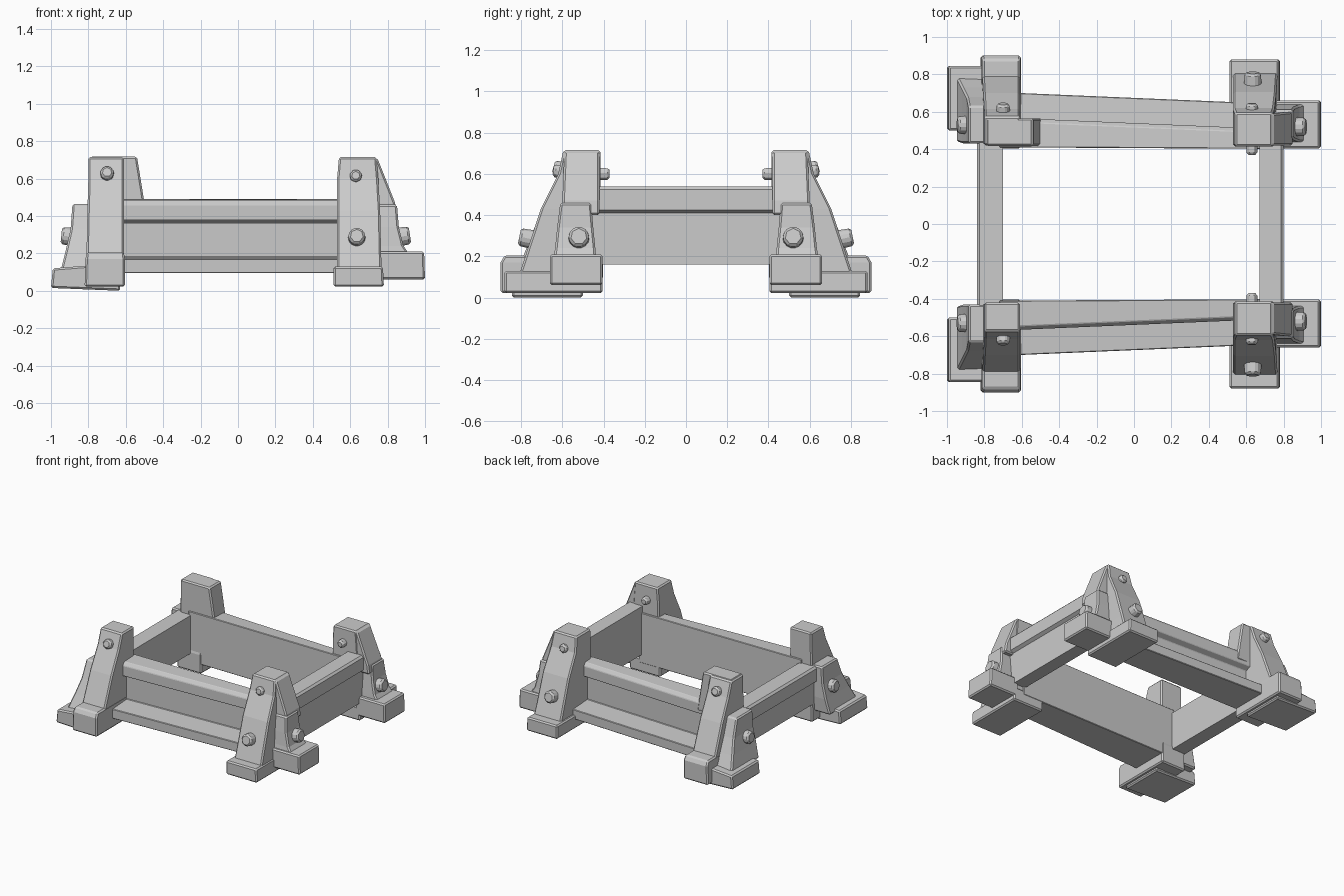
import bpy, bmesh, math
from mathutils import Vector, Matrix


def finish(name, bm, bevel=0.01, mirror=True):
    bmesh.ops.recalc_face_normals(bm, faces=bm.faces)
    me = bpy.data.meshes.new(name)
    bm.to_mesh(me)
    bm.free()
    ob = bpy.data.objects.new(name, me)
    bpy.context.collection.objects.link(ob)
    if bevel:
        b = ob.modifiers.new("Bevel", 'BEVEL')
        b.width, b.segments = bevel, 1
        b.limit_method, b.angle_limit = 'ANGLE', math.radians(35)
    if mirror:
        m = ob.modifiers.new("Mirror", 'MIRROR')
        m.use_axis = (False, True, False)
        m.use_mirror_merge = False
    return ob


def loft(name, sections, bevel=0.01, mirror=True):
    """Skin equal-length point loops and cap both ends."""
    bm = bmesh.new()
    rows = [[bm.verts.new(p) for p in s] for s in sections]
    n = len(rows[0])
    for a, b in zip(rows, rows[1:]):
        for i in range(n):
            j = (i + 1) % n
            bm.faces.new((a[i], a[j], b[j], b[i]))
    bm.faces.new(rows[0])
    bm.faces.new(rows[-1])
    return finish(name, bm, bevel, mirror)


def column(name, rings, bevel=0.01, mirror=True):
    """Stack of rectangles: z, x0, x1, y0, y1."""
    return loft(name, [[(x0, y0, z), (x1, y0, z), (x1, y1, z), (x0, y1, z)]
                       for z, x0, x1, y0, y1 in rings], bevel, mirror)


def bolt(name, pos, direction, r=0.045, h=0.06):
    bm = bmesh.new()
    d = Vector(direction).normalized()
    mat = Matrix.Translation(Vector(pos)) @ d.to_track_quat('Z', 'Y').to_matrix().to_4x4()
    bmesh.ops.create_cone(bm, cap_ends=True, segments=7, radius1=r,
                          radius2=r * 0.92, depth=h * 2, matrix=mat)
    finish(name, bm, 0.012)


# Long side beams: cap, recessed web and lower flange, tapering to the right
def long_beam(name, profile):
    def section(x, inner, shift):
        return [(x, inner if y is None else y + shift, z) for y, z in profile]
    loft(name, [section(-0.72, 0.41, 0.005), section(0.69, 0.402, -0.055)], 0.004)


long_beam("long_beam", [(None, 0.095), (0.70, 0.095), (0.70, 0.17), (0.52, 0.18),
                        (0.52, 0.36), (0.565, 0.38), (0.565, 0.46),
                        (0.545, 0.485), (None, 0.49)])

# Short end beams with overhanging outer cap; the left one sits lower
for name, xi, xo, s, top in (("left_end_beam", -0.70, -0.84, -1, 0.46),
                             ("right_end_beam", 0.67, 0.80, 1, 0.54)):
    prof = [(xi, 0.16), (xo - s * 0.025, 0.16), (xo - s * 0.025, top - 0.13),
            (xo, top - 0.115), (xo, top - 0.015), (xo - s * 0.015, top), (xi, top)]
    loft(name, [[(x, y, z) for x, z in prof] for y in (-0.46, 0.46)], 0, False)

# Left corner: leaning post, feet and side brace
column("left_post", [(0.10, -0.815, -0.61, 0.42, 0.83), (0.20, -0.81, -0.61, 0.42, 0.79),
                     (0.43, -0.805, -0.61, 0.42, 0.70), (0.60, -0.80, -0.61, 0.42, 0.615),
                     (0.715, -0.80, -0.61, 0.42, 0.575)])
column("left_post_foot", [(0.022, -0.82, -0.605, 0.405, 0.90), (0.17, -0.815, -0.605, 0.405, 0.90),
                          (0.205, -0.81, -0.61, 0.415, 0.88)])
loft("left_brace_foot", [[(-1.0, y, 0.015), (-0.63, y, 0.0), (-0.63, y, 0.13),
                          (-0.80, y, 0.135), (-0.99, y, 0.12)] for y in (0.50, 0.845)])
column("left_brace", [(0.10, -0.95, -0.72, 0.44, 0.79), (0.22, -0.92, -0.72, 0.43, 0.73),
                      (0.33, -0.895, -0.72, 0.43, 0.68), (0.465, -0.885, -0.72, 0.43, 0.63)])

# The back left post alone has a wide tapered head
column("back_left_post_head", [(0.40, -0.79, -0.49, 0.417, 0.565),
                               (0.50, -0.79, -0.505, 0.417, 0.565),
                               (0.717, -0.79, -0.54, 0.417, 0.565)], 0.01, False)

# Right corner: leaning post, foot and side brace
column("right_post", [(0.08, 0.53, 0.77, 0.415, 0.82), (0.20, 0.53, 0.765, 0.415, 0.78),
                      (0.43, 0.53, 0.76, 0.415, 0.705), (0.60, 0.53, 0.75, 0.415, 0.62),
                      (0.715, 0.54, 0.74, 0.415, 0.595)])
column("right_post_foot", [(0.022, 0.51, 0.78, 0.405, 0.88), (0.13, 0.51, 0.775, 0.405, 0.88)])
column("right_brace_foot", [(0.06, 0.74, 1.0, 0.405, 0.66), (0.21, 0.74, 0.995, 0.405, 0.66)])
column("right_brace", [(0.18, 0.70, 0.925, 0.435, 0.645), (0.24, 0.70, 0.885, 0.44, 0.635),
                       (0.34, 0.70, 0.86, 0.45, 0.625), (0.46, 0.70, 0.85, 0.46, 0.61)])
column("right_brace_gusset", [(0.40, 0.70, 0.85, 0.42, 0.60), (0.47, 0.70, 0.84, 0.42, 0.60),
                              (0.71, 0.70, 0.745, 0.42, 0.59)])

# Bolts on posts and braces
bolt("left_post_bolt", (-0.70, 0.595, 0.62), (0, 1, 0.3), 0.042, 0.05)
bolt("left_brace_bolt", (-0.90, 0.53, 0.29), (-1, 0, 0.1), 0.055, 0.045)
bolt("right_post_upper_bolt", (0.63, 0.60, 0.61), (0, 1, 0.15), 0.038, 0.045)
bolt("right_post_lower_bolt", (0.635, 0.76, 0.285), (0, 1, 0.2), 0.052, 0.05)
bolt("right_post_inner_bolt", (0.63, 0.42, 0.60), (0, -1, 0), 0.035, 0.05)
bolt("right_brace_bolt", (0.875, 0.52, 0.29), (1, 0, 0.15), 0.057, 0.045)
